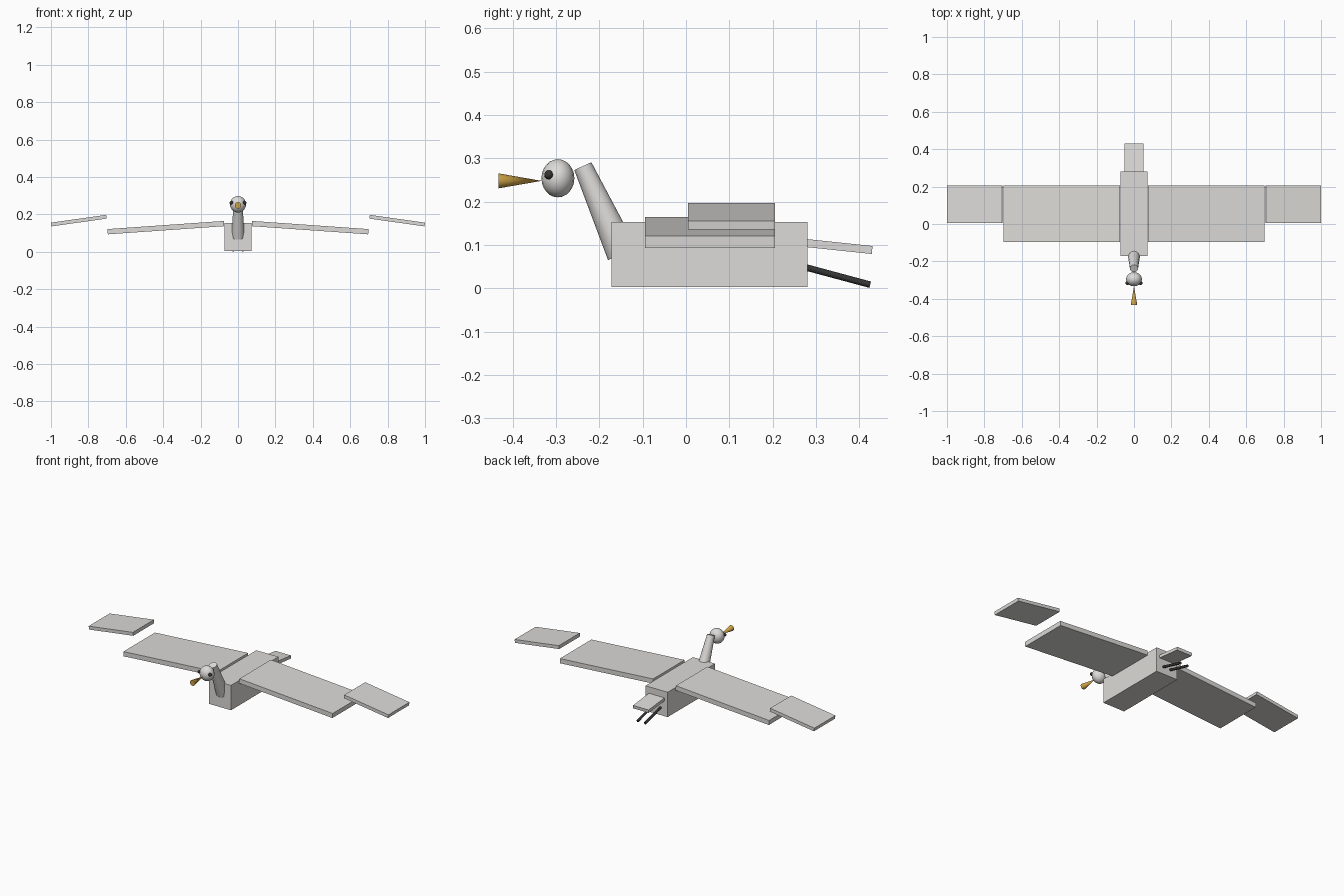
import bpy, math
from mathutils import Vector

if "Cube" in bpy.data.objects:
    bpy.data.objects.remove(bpy.data.objects["Cube"])


def material(name, rgb):
    m = bpy.data.materials.new(name)
    m.diffuse_color = (*rgb, 1)
    m.use_nodes = True
    m.node_tree.nodes["Principled BSDF"].inputs["Base Color"].default_value = m.diffuse_color
    return m


PLUMAGE = material("pale grey plumage", (0.72, 0.71, 0.69))
GOLD = material("golden beak", (0.60, 0.36, 0.06))
DARK = material("dark legs and eyes", (0.035, 0.035, 0.035))


def finish(name, mat, smooth=False):
    ob = bpy.context.object
    ob.name = name
    ob.data.materials.append(mat)
    if smooth:
        bpy.ops.object.shade_smooth_by_angle(angle=math.radians(40))
    return ob


def box(name, loc, size, rot=(0, 0, 0)):
    bpy.ops.mesh.primitive_cube_add(size=1, location=loc,
                                    rotation=[math.radians(a) for a in rot])
    bpy.context.object.scale = size
    return finish(name, PLUMAGE)


def rod(name, a, b, r1, r2, mat, sides=16):
    """Tapered cylinder from point a (radius r1) to point b (radius r2)."""
    a, b = Vector(a), Vector(b)
    bpy.ops.mesh.primitive_cone_add(vertices=sides, radius1=r1, radius2=r2,
                                    depth=(b - a).length, location=(a + b) / 2)
    bpy.context.object.rotation_euler = (b - a).to_track_quat('Z', 'Y').to_euler()
    return finish(name, mat, True)


def ball(name, loc, scale, mat, seg=16, rings=12):
    bpy.ops.mesh.primitive_uv_sphere_add(segments=seg, ring_count=rings,
                                         radius=1, location=loc)
    bpy.context.object.scale = scale
    return finish(name, mat, True)


# Body and tail
box("body", (0, 0.054, 0.078), (0.147, 0.452, 0.15))
box("tail", (0, 0.33, 0.099), (0.104, 0.20, 0.0185), (-6, 0, 0))

# Neck, head and beak (the beak's wide end points forward)
rod("neck", (0, -0.147, 0.080), (0, -0.238, 0.282), 0.036, 0.0217, PLUMAGE)
ball("head", (0, -0.2955, 0.254), (0.043, 0.038, 0.044), PLUMAGE)
rod("beak", (0, -0.433, 0.248), (0, -0.333, 0.248), 0.0173, 0.0, GOLD)

# Mirrored parts: wings, wing tips, eyes and legs
for side, s in (("left", -1), ("right", 1)):
    box(side + "_wing", (s * 0.386, 0.055, 0.129),
        (0.6235, 0.30, 0.028), (0, s * 4, 0))
    box(side + "_wing_tip", (s * 0.851, 0.105, 0.1665),
        (0.298, 0.20, 0.02), (0, s * 8, 0))
    ball(side + "_eye", (s * 0.035, -0.3165, 0.262), (0.0105,) * 3, DARK, 12, 8)
    rod(side + "_leg", (s * 0.025, 0.25, 0.0555), (s * 0.025, 0.425, 0.0085),
        0.0075, 0.0075, DARK, 12)
